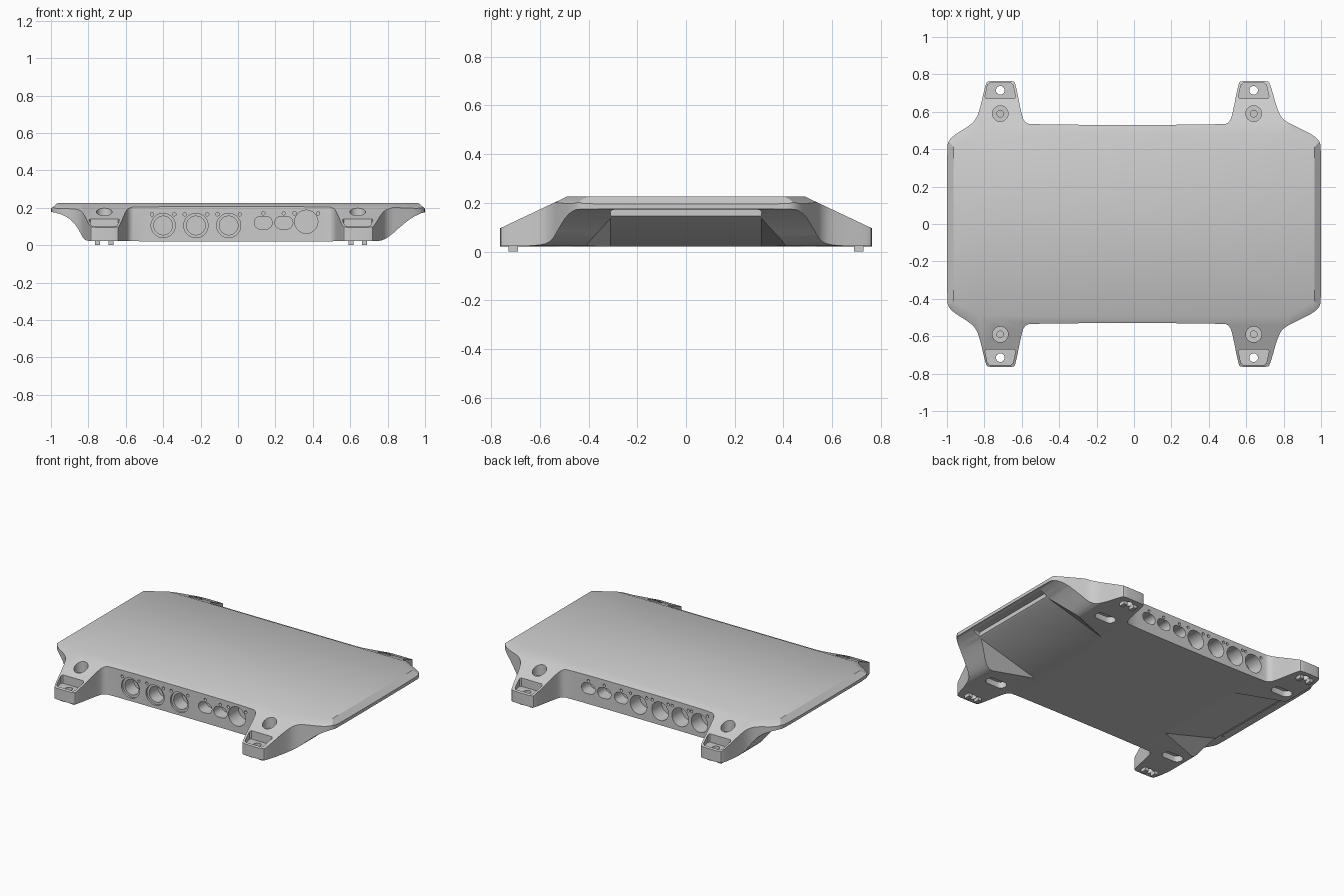
import bpy, bmesh
from math import cos, sin, pi
from mathutils import Vector

if "Cube" in bpy.data.objects:
    bpy.data.objects.remove(bpy.data.objects["Cube"])

grey = bpy.data.materials.new("plain_grey")
grey.use_nodes = True
GREY_VALUE = (0.6, 0.6, 0.6, 1)
grey.diffuse_color = GREY_VALUE
grey.node_tree.nodes["Principled BSDF"].inputs["Base Color"].default_value = GREY_VALUE

LEG_X = (-0.715, 0.64)
SIDES = (-1, 1)


def make_object(name, bm):
    bmesh.ops.recalc_face_normals(bm, faces=bm.faces[:])
    mesh = bpy.data.meshes.new(name)
    bm.to_mesh(mesh)
    bm.free()
    mesh.materials.append(grey)
    obj = bpy.data.objects.new(name, mesh)
    bpy.context.scene.collection.objects.link(obj)
    return obj


def add_hull(bm, points):
    verts = [bm.verts.new(p) for p in points]
    result = bmesh.ops.convex_hull(bm, input=verts)
    spare = [v for v in result["geom_interior"] if isinstance(v, bmesh.types.BMVert)]
    bmesh.ops.delete(bm, geom=spare, context="VERTS")


def add_box(bm, x, y, z):
    add_hull(bm, [(a, b, c) for a in x for b in y for c in z])


def ring(u, v, radius, stretch=0, count=32):
    """Circle, or a pill when stretched sideways."""
    points = []
    for i in range(count):
        a = 2 * pi * (i + 0.5) / count
        shift = stretch if cos(a) > 0 else -stretch
        points.append((u + shift + radius * cos(a), v + radius * sin(a)))
    return points


def add_vertical(bm, outline, low, high):
    add_hull(bm, [(x, y, z) for x, y in outline for z in (low, high)])


def add_port(bm, side, x, z, radius, depth, stretch=0):
    outline = ring(x, z, radius, stretch)
    add_hull(bm, [(u, side * y, v) for u, v in outline for y in (0.53 - depth, 0.6)])


def rounded(points, passes=2):
    """Corner cutting on a closed outline."""
    for _ in range(passes):
        result = []
        for i, p in enumerate(points):
            a, b = Vector(p), Vector(points[(i + 1) % len(points)])
            result += [a.lerp(b, 0.25), a.lerp(b, 0.75)]
        points = result
    return points


def add_prism(bm, points, direction):
    face = bm.faces.new([bm.verts.new(p) for p in points])
    geom = bmesh.ops.extrude_face_region(bm, geom=[face])["geom"]
    moved = [v for v in geom if isinstance(v, bmesh.types.BMVert)]
    bmesh.ops.translate(bm, verts=moved, vec=direction)


def combine(target, cutter, operation):
    mod = target.modifiers.new("cut", "BOOLEAN")
    mod.operation = operation
    mod.solver = "EXACT"
    mod.object = cutter
    bpy.context.view_layer.objects.active = target
    bpy.ops.object.modifier_apply(modifier=mod.name)
    bpy.data.objects.remove(cutter)


# Plan outline: rounded plate with four flared legs
left_back = [(1, .40), (.995, .44), (.96, .475), (.86, .525), (.8, .555), (.77, .6),
             (.728, .75), (.715, .766), (.57, .766), (.558, .75), (.525, .58),
             (.51, .545), (.48, .53)]
right_back = [(-.55, .53), (-.585, .545), (-.6, .58), (-.633, .75), (-.645, .766),
              (-.78, .766), (-.793, .75), (-.825, .61), (-.845, .56), (-.88, .525),
              (-.955, .48), (-.993, .445), (-1, .40)]
back = left_back + right_back
outline = rounded(back + [(x, -y) for x, y in reversed(back)])
bm = bmesh.new()
add_prism(bm, [(p[0], p[1], -0.1) for p in outline], (0, 0, 0.5))
body = make_object("body", bm)

# Side sweep: concave underside rising to the thin side rims
under = [(1.2, .4), (1.2, .19), (1.0, .18), (.93, .148), (.87, .1), (.82, .055),
         (.78, .028), (.74, .02), (-.79, .02), (-.825, .03), (-.85, .08),
         (-.88, .125), (-.93, .16), (-1.0, .18), (-1.2, .19), (-1.2, .4)]
bm = bmesh.new()
add_prism(bm, [(p[0], -1, p[1]) for p in rounded(under, 1)], (0, 2, 0))
combine(body, make_object("underside_sweep", bm), "INTERSECT")

# Sloping shell: flat top with bevelled sides, corners and leg tops
shell = []
for sx in SIDES:
    for sy in SIDES:
        for x, y, z in ((.965, .41, .225), (.83, .49, .225), (1.117, .59, .095),
                        (.833, .765, .095), (1.117, .59, -.2), (.833, .765, -.2)):
            shell.append((sx * x, sy * y, z))
bm = bmesh.new()
add_hull(bm, shell)
combine(body, make_object("top_shell", bm), "INTERSECT")

# Scoops below the side rims, then the long finger slots
scoops, slots = bmesh.new(), bmesh.new()
for sx in SIDES:
    points = []
    for sy in SIDES:
        for x, y, z in ((.5, .31, .02), (.43, .31, 0), (1.05, .31, .174),
                        (1.05, .55, 0), (.78, .42, 0)):
            points.append((sx * x, sy * y, z))
    add_hull(scoops, points)
    slot = ring(0, 0.156, 0.016, 0.295)
    add_hull(slots, [(sx * x, y, z) for y, z in slot for x in (0.93, 1.1)])
combine(body, make_object("side_scoops", scoops), "DIFFERENCE")
combine(body, make_object("finger_slots", slots), "DIFFERENCE")

# Leg recesses: tip pockets, bolt seats, through holes and underside pockets
pockets, holes = bmesh.new(), bmesh.new()
for cx in LEG_X:
    for sy in SIDES:
        tip = [(-.082, .68), (-.074, .67), (.074, .67), (.082, .68),
               (.068, .744), (.056, .753), (-.056, .753), (-.068, .744)]
        add_vertical(pockets, [(cx + x, sy * y) for x, y in tip], 0.085, 0.3)
        add_vertical(pockets, ring(cx, sy * 0.59, 0.042), 0.125, 0.3)
        add_vertical(pockets, ring(cx, sy * 0.50, 0.035, 0.035), -0.1, 0.06)
        add_vertical(holes, ring(cx, sy * 0.715, 0.023), -0.1, 0.2)
        add_vertical(holes, ring(cx, sy * 0.59, 0.018), 0.085, 0.2)
combine(body, make_object("leg_pockets", pockets), "DIFFERENCE")
combine(body, make_object("leg_holes", holes), "DIFFERENCE")

# Connector panels: shallow rims with screw holes, then deep bores
rims, bores = bmesh.new(), bmesh.new()
for x in (-0.40, -0.225, -0.05):
    add_port(rims, -1, x, 0.105, 0.065, 0.012)
    add_port(bores, -1, x, 0.105, 0.05, 0.1)
    for s in SIDES:
        add_port(rims, -1, x + s * 0.06, 0.165, 0.009, 0.02)
add_port(bores, -1, 0.365, 0.125, 0.062, 0.1)
for s in SIDES:
    add_port(rims, -1, 0.365 + s * 0.063, 0.17, 0.009, 0.02)
for x in (0.135, 0.245):
    add_port(bores, -1, x, 0.12, 0.034, 0.08, 0.014)
    add_port(rims, -1, x, 0.17, 0.009, 0.02)
for x in (-0.47, -0.33, -0.185, -0.03):
    add_port(bores, 1, x, 0.11, 0.06, 0.1)
    for s in SIDES:
        add_port(rims, 1, x + s * 0.058, 0.17, 0.009, 0.02)
for x in (0.095, 0.216, 0.33):
    add_port(bores, 1, x, 0.12, 0.034, 0.08, 0.014)
    add_port(rims, 1, x, 0.17, 0.009, 0.02)
combine(body, make_object("port_rims", rims), "DIFFERENCE")
combine(body, make_object("port_bores", bores), "DIFFERENCE")

# Paired locating studs under each leg tip
studs = bmesh.new()
for cx in LEG_X:
    for sy in SIDES:
        for s in SIDES:
            x, y = cx + s * 0.036, sy * 0.71
            add_box(studs, (x - 0.013, x + 0.013), (y - 0.02, y + 0.02), (0, 0.03))
make_object("leg_studs", studs)

# Smooth the curved walls and keep the crisp edges
bpy.ops.object.select_all(action="DESELECT")
body.select_set(True)
bpy.context.view_layer.objects.active = body
bpy.ops.object.shade_smooth_by_angle(angle=0.5)
